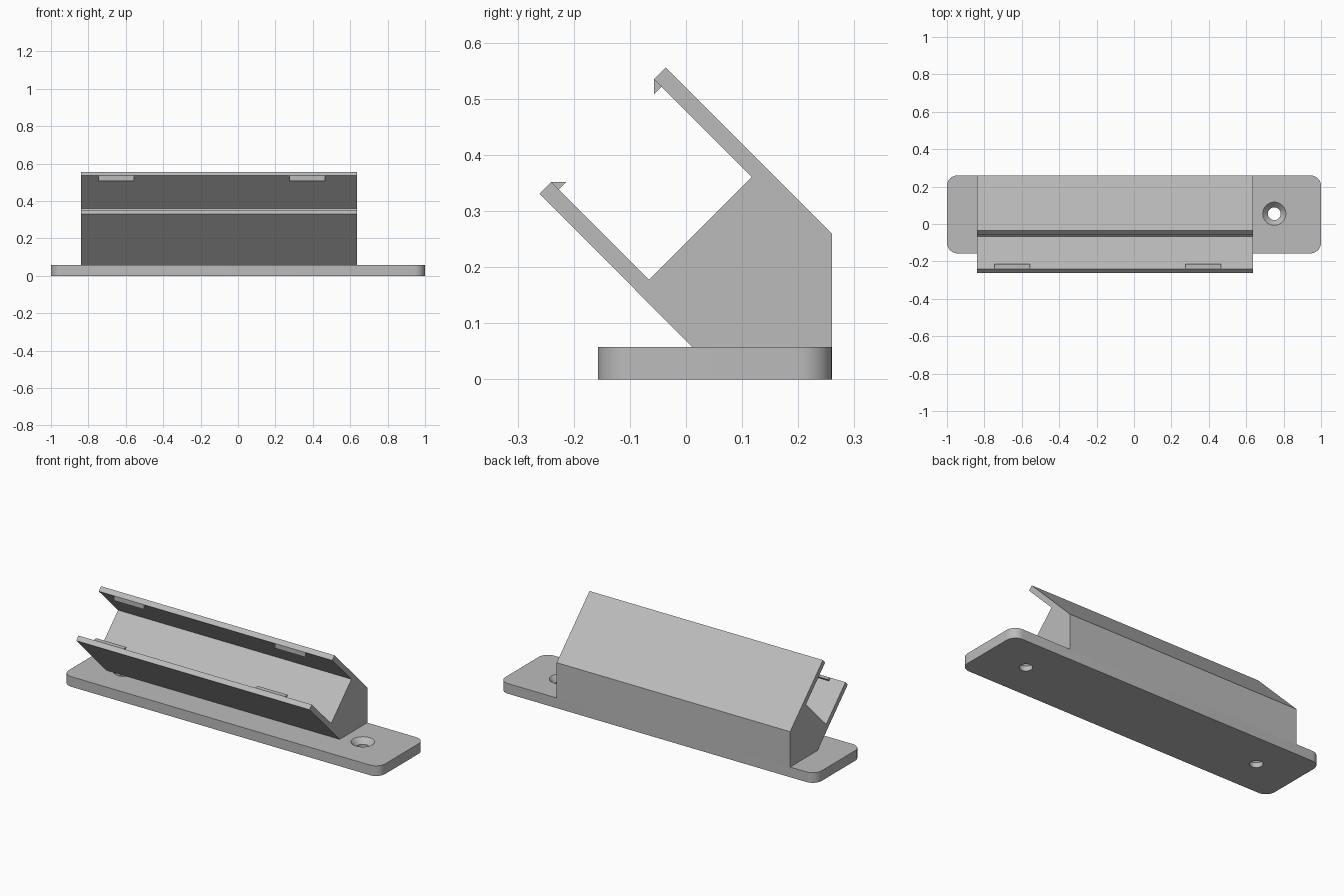
import bpy, bmesh, math

if "Cube" in bpy.data.objects:
    bpy.data.objects.remove(bpy.data.objects["Cube"])

# Single plain grey material
grey = bpy.data.materials.new("plain_grey")
grey.use_nodes = True
colour = (0.5, 0.5, 0.5, 1)
grey.diffuse_color = colour
grey.node_tree.nodes["Principled BSDF"].inputs["Base Color"].default_value = colour


def add_object(name, bm):
    bmesh.ops.recalc_face_normals(bm, faces=bm.faces)
    mesh = bpy.data.meshes.new(name)
    bm.to_mesh(mesh)
    bm.free()
    mesh.materials.append(grey)
    obj = bpy.data.objects.new(name, mesh)
    bpy.context.collection.objects.link(obj)
    return obj


def extrude(name, points, vector):
    """Solid prism from a closed outline."""
    bm = bmesh.new()
    face = bm.faces.new([bm.verts.new(p) for p in points])
    result = bmesh.ops.extrude_face_region(bm, geom=[face], use_keep_orig=True)
    moved = [v for v in result["geom"] if isinstance(v, bmesh.types.BMVert)]
    bmesh.ops.translate(bm, verts=moved, vec=vector)
    return add_object(name, bm)


def extrude_x(name, profile, x0, x1):
    return extrude(name, [(x0, y, z) for y, z in profile], (x1 - x0, 0, 0))


# Base plate with rounded corners
BACK, FRONT, THICK, RADIUS = 0.26, -0.157, 0.058, 0.057
STEPS = 10
corners = [(1, BACK, 0), (-1, BACK, 1), (-1, FRONT, 2), (1, FRONT, 3)]
outline = []
for x, y, quarter in corners:
    cx = x - math.copysign(RADIUS, x)
    cy = y - math.copysign(RADIUS, y)
    for i in range(STEPS + 1):
        a = (quarter + i / STEPS) * math.pi / 2
        outline.append((cx + RADIUS * math.cos(a), cy + RADIUS * math.sin(a), 0))
base = extrude("base_plate", outline, (0, 0, THICK))

# Countersunk screw holes, cut by a stacked-ring plug
HOLE_Y = 0.055
rings = [(0.034, -0.02), (0.034, 0.028), (0.062, THICK), (0.062, 0.1)]
SIDES = 40
for side in (-1, 1):
    bm = bmesh.new()
    loops = []
    for r, z in rings:
        loops.append([bm.verts.new((side * 0.75 + r * math.cos(i * math.tau / SIDES),
                                    HOLE_Y + r * math.sin(i * math.tau / SIDES), z))
                      for i in range(SIDES)])
    bm.faces.new(loops[0])
    bm.faces.new(loops[-1])
    for low, high in zip(loops, loops[1:]):
        for i in range(SIDES):
            j = (i + 1) % SIDES
            bm.faces.new((low[i], low[j], high[j], high[i]))
    cutter = add_object("hole_cutter", bm)
    cutter.hide_render = True
    mod = base.modifiers.new("screw_hole", 'BOOLEAN')
    mod.operation, mod.solver, mod.object = 'DIFFERENCE', 'EXACT', cutter
    bpy.context.view_layer.objects.active = base
    bpy.ops.object.modifier_apply(modifier=mod.name)
    bpy.data.objects.remove(cutter)

bpy.ops.object.select_all(action='DESELECT')
base.select_set(True)
bpy.context.view_layer.objects.active = base
bpy.ops.object.shade_smooth_by_angle(angle=math.radians(25))

# Tilted cradle: wedge body with two parallel arms
cradle = [(0.011, THICK), (BACK, THICK), (BACK, 0.26), (-0.036, 0.556),
          (-0.057, 0.535), (0.117, 0.361), (-0.066, 0.178),
          (-0.24, 0.352), (-0.261, 0.331)]
extrude_x("cradle", cradle, -0.84, 0.635)

# Small retaining clips at the arm tips
upper_clip = [(-0.057, 0.535), (-0.057, 0.508), (-0.0435, 0.5215)]
lower_clip = [(-0.24, 0.352), (-0.213, 0.352), (-0.2265, 0.3385)]
for label, x0 in (("right", -0.745), ("left", 0.275)):
    extrude_x("upper_clip_" + label, upper_clip, x0, x0 + 0.19)
    extrude_x("lower_clip_" + label, lower_clip, x0, x0 + 0.19)
